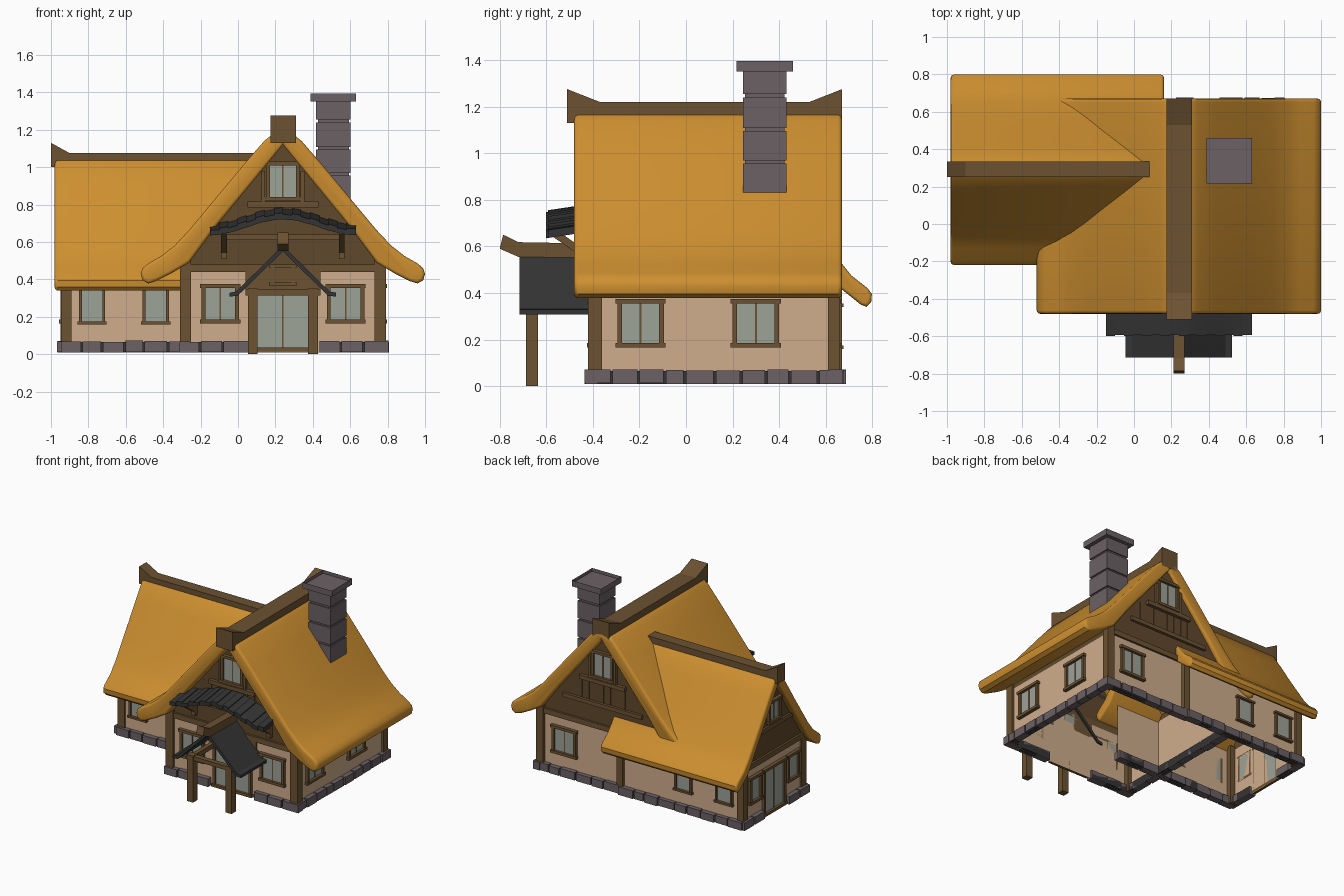
import bpy, bmesh, math, random
from mathutils import Vector

if "Cube" in bpy.data.objects:
    bpy.data.objects.remove(bpy.data.objects["Cube"])

random.seed(4)


def mat(name, r, g, b):
    lin = [((c / 255 + 0.055) / 1.055) ** 2.4 for c in (r, g, b)]
    m = bpy.data.materials.new(name)
    m.diffuse_color = (*lin, 1)
    m.use_nodes = True
    m.node_tree.nodes["Principled BSDF"].inputs["Base Color"].default_value = m.diffuse_color
    return m


THATCH = mat("thatch", 205, 143, 48)
WOOD = mat("wood", 108, 82, 50)
BOARDS = mat("dark boards", 96, 72, 44)
PLASTER = mat("plaster", 208, 174, 140)
STONE = mat("stone", 108, 97, 101)
SLATE = mat("slate", 52, 52, 52)
GLASS = mat("glass", 158, 163, 152)


def box(bm, x0, x1, y0, y1, z0, z1, mi=0):
    v = [bm.verts.new((x, y, z)) for z in (z0, z1) for x, y in ((x0, y0), (x1, y0), (x1, y1), (x0, y1))]
    for f in ((3, 2, 1, 0), (4, 5, 6, 7), (0, 1, 5, 4), (1, 2, 6, 5), (2, 3, 7, 6), (3, 0, 4, 7)):
        bm.faces.new([v[i] for i in f]).material_index = mi


def prism(bm, pts, axis, a, b, c=0.0, bevel=0.0, caps=(True, True), closed=True):
    """Extrude a profile (offset from c, height) along the x or y axis from a to b."""
    def place(t, p):
        return (c + p[0], t, p[1]) if axis == 'y' else (t, c + p[0], p[1])
    rings = [[bm.verts.new(place(t, p)) for p in pts] for t in (a, b)]
    n = len(pts)
    for i in range(n if closed else n - 1):
        j = (i + 1) % n
        bm.faces.new((rings[0][i], rings[0][j], rings[1][j], rings[1][i]))
    ends = [bm.faces.new(r) for r, on in zip(rings, caps) if on]
    bmesh.ops.recalc_face_normals(bm, faces=bm.faces)
    if bevel:
        edges = list({e for f in ends for e in f.edges})
        bmesh.ops.bevel(bm, geom=edges, offset=bevel, segments=3, affect='EDGES', profile=0.5)


def finish(name, bm, *mats, smooth=False):
    if smooth:
        for f in bm.faces:
            f.smooth = True
        for e in bm.edges:
            e.smooth = e.calc_face_angle(0) < math.radians(38)
    me = bpy.data.meshes.new(name)
    bm.to_mesh(me)
    bm.free()
    for m in mats:
        me.materials.append(m)
    ob = bpy.data.objects.new(name, me)
    bpy.context.collection.objects.link(ob)
    return ob


def gable(upper, lower):
    """Mirror half profiles (ridge to eave, eave to ridge) into a full roof section."""
    right = upper + lower
    left = [(-p, q) for p, q in reversed(right) if p > 0]
    return right + left


# Wall planes: (fixed coordinate, outward sign, axis that runs along the wall)
SIDES = {"front": (-0.40, -1, 'x'), "back": (0.64, 1, 'x'), "right": (0.77, 1, 'y'),
         "main_left": (-0.28, -1, 'y'), "wing_front": (-0.07, -1, 'x'),
         "wing_back": (0.65, 1, 'x'), "wing_left": (-0.93, -1, 'y')}


def wbox(bm, side, u0, u1, d0, d1, z0, z1, mi=0):
    p, s, ax = SIDES[side]
    e0, e1 = sorted((p + s * d0, p + s * d1))
    if ax == 'x':
        box(bm, u0, u1, e0, e1, z0, z1, mi)
    else:
        box(bm, e0, e1, u0, u1, z0, z1, mi)


def window(name, side, u, z0, z1, w, leaves=2, f=0.02):
    bm = bmesh.new()
    a, b = u - w / 2, u + w / 2
    wbox(bm, side, a + f, b - f, 0, 0.007, z0 + f, z1 - f, 1)
    for p in (a, b - f):
        wbox(bm, side, p, p + f, 0, 0.02, z0, z1)
    wbox(bm, side, a - 0.008, b + 0.008, 0, 0.026, z0, z0 + f)
    wbox(bm, side, a - 0.008, b + 0.008, 0, 0.026, z1 - f, z1)
    for i in range(1, leaves):
        m = a + w * i / leaves
        wbox(bm, side, m - 0.004, m + 0.004, 0, 0.011, z0, z1)
    finish(name, bm, WOOD, GLASS)


# Wall shells, plaster below and boards above
def shell(name, pts, axis, a, b, c, caps):
    bm = bmesh.new()
    prism(bm, pts, axis, a, b, c, caps=caps, closed=False)
    bmesh.ops.bisect_plane(bm, geom=bm.verts[:] + bm.edges[:] + bm.faces[:],
                           plane_co=(0, 0, 0.44), plane_no=(0, 0, 1))
    for f in bm.faces:
        f.material_index = int(f.calc_center_median().z > 0.44)
    finish(name, bm, PLASTER, BOARDS)


shell("main_walls", [(-0.525, 0.01), (-0.525, 0.49), (-0.36, 0.71), (0, 1.15), (0.36, 0.71), (0.525, 0.49),
                     (0.525, 0.01)], 'y', -0.40, 0.64, 0.245, (True, True))
shell("wing_walls", [(-0.36, 0.01), (-0.36, 0.45), (-0.25, 0.63), (0, 1.01), (0.25, 0.63), (0.36, 0.45),
                     (0.36, 0.01)], 'x', -0.93, 0.09, 0.29, (True, False))

# Thatched roofs
bm = bmesh.new()
prism(bm, gable([(0, 1.19), (0.05, 1.18), (0.1, 1.14), (0.2, 1.025), (0.3, 0.905), (0.4, 0.785), (0.5, 0.665),
                 (0.58, 0.58), (0.65, 0.525), (0.72, 0.485), (0.75, 0.46), (0.76, 0.43)],
                [(0.75, 0.395), (0.72, 0.378), (0.68, 0.39), (0.6, 0.43), (0.5, 0.49), (0.36, 0.68), (0, 1.12)]),
      'y', -0.48, 0.67, 0.24, bevel=0.018)
finish("main_thatch_roof", bm, THATCH, smooth=True)
bm = bmesh.new()
prism(bm, gable([(0, 1.06), (0.04, 1.035), (0.12, 0.915), (0.2, 0.79), (0.28, 0.67), (0.36, 0.55), (0.42, 0.475),
                 (0.49, 0.42), (0.508, 0.395)],
                [(0.505, 0.36), (0.485, 0.34), (0.46, 0.35), (0.36, 0.43), (0.25, 0.6), (0, 0.98)]),
      'x', -0.98, 0.16, 0.29, bevel=0.015)
finish("wing_thatch_roof", bm, THATCH, smooth=True)

# Ridge caps with upturned ends
bm = bmesh.new()
prism(bm, [(-0.51, 1.13), (-0.51, 1.275), (-0.37, 1.22), (0.53, 1.22), (0.67, 1.275), (0.67, 1.13)],
      'x', 0.175, 0.31)
finish("main_ridge_cap", bm, WOOD)
bm = bmesh.new()
prism(bm, [(-1.0, 1.0), (-1.0, 1.13), (-0.9, 1.075), (0.1, 1.075), (0.1, 1.0)], 'y', 0.25, 0.335)
finish("wing_ridge_cap", bm, WOOD)

# Corner posts
bm = bmesh.new()
for x0, x1, y0, y1, z1 in ((-0.31, -0.25, -0.42, -0.36, 0.5), (0.73, 0.79, -0.42, -0.36, 0.5),
                           (0.73, 0.79, 0.61, 0.662, 0.5), (-0.945, -0.89, -0.085, -0.03, 0.46),
                           (-0.945, -0.89, 0.61, 0.665, 0.46), (0.06, 0.11, 0.62, 0.67, 0.46)):
    box(bm, x0, x1, y0, y1, 0.01, z1)
finish("corner_posts", bm, WOOD)

# Gable timbers on both main gables and the wing gable
bm = bmesh.new()
for side in ("front", "back"):
    wbox(bm, side, -0.25, 0.74, 0, 0.015, 0.44, 0.48)
    wbox(bm, side, -0.09, 0.57, 0, 0.02, 0.61, 0.64)
    wbox(bm, side, 0.05, 0.43, 0, 0.025, 0.785, 0.815)
    for u in (0.125, 0.335):
        wbox(bm, side, u, u + 0.02, 0, 0.02, 0.8, 0.98)
    for k in range(9):
        u = 0.0 + 0.06 * k
        wbox(bm, side, u - 0.002, u + 0.002, 0, 0.004, 0.64, 0.79, 1)
wbox(bm, "wing_left", -0.06, 0.64, 0, 0.015, 0.43, 0.47)
wbox(bm, "wing_left", 0.06, 0.52, 0, 0.015, 0.645, 0.675)
finish("gable_timbers", bm, WOOD, BOARDS)

# Windows
for side in ("front", "back"):
    window(side + "_gable_window", side, 0.24, 0.82, 1.03, 0.18)
window("front_window_left", "front", -0.095, 0.165, 0.375, 0.2)
window("front_window_right", "front", 0.575, 0.165, 0.375, 0.2)
window("back_window", "back", 0.56, 0.165, 0.375, 0.2)
window("right_window_front", "right", -0.195, 0.165, 0.375, 0.2)
window("right_window_back", "right", 0.3, 0.165, 0.375, 0.2)
for side in ("wing_front", "wing_back"):
    for tag, u in (("a", -0.78), ("b", -0.44)):
        window(side + "_window_" + tag, side, u, 0.16, 0.355, 0.14, leaves=1, f=0.015)
for tag, u in (("a", 0.065), ("b", 0.515)):
    window("wing_end_window_" + tag, "wing_left", u, 0.165, 0.37, 0.14, leaves=1)
window("wing_gable_window", "wing_left", 0.29, 0.69, 0.86, 0.14)

# Glazed double doors
window("front_door", "front", 0.24, 0.015, 0.34, 0.32)
window("wing_door", "wing_left", 0.29, 0.015, 0.37, 0.26)
bm = bmesh.new()
wbox(bm, "front", 0.04, 0.44, 0, 0.012, 0.34, 0.45)
finish("door_header", bm, WOOD)
window("door_top_window", "front", 0.24, 0.365, 0.48, 0.13, leaves=1)

# Stone footing: separate blocks over a dark joint strip
bm = bmesh.new()
RUNS = (("front", -0.32, 0.06), ("front", 0.43, 0.81), ("right", -0.44, 0.68), ("back", 0.09, 0.81),
        ("main_left", -0.44, 0.64), ("wing_front", -0.95, 0.09), ("wing_back", -0.95, 0.09),
        ("wing_left", -0.10, 0.15), ("wing_left", 0.43, 0.68))
for side, a, b in RUNS:
    wbox(bm, side, a + 0.006, b - 0.006, -0.02, 0.024, 0.012, 0.064, 1)
    n = max(2, round((b - a) / 0.115))
    cuts = [a] + [a + (b - a) * (i + random.uniform(-0.15, 0.15)) / n for i in range(1, n)] + [b]
    for p, q in zip(cuts, cuts[1:]):
        wbox(bm, side, p + 0.005, q - 0.005, -0.02, random.uniform(0.031, 0.038),
             random.uniform(0.008, 0.013), random.uniform(0.066, 0.072))
finish("stone_footing", bm, STONE, SLATE)

# Chimney: stacked blocks, narrow joints and a hollow cap
bm = bmesh.new()
cx, cy = 0.51, 0.338
box(bm, cx - 0.083, cx + 0.083, cy - 0.085, cy + 0.085, 0.72, 1.35)
for z0, z1 in ((0.72, 0.955), (0.968, 1.095), (1.108, 1.24), (1.255, 1.35)):
    box(bm, cx - 0.092, cx + 0.092, cy - 0.094, cy + 0.094, z0, z1)
box(bm, cx - 0.122, cx + 0.122, cy - 0.122, cy + 0.122, 1.35, 1.395)
bm.faces.ensure_lookup_table()
top = max(bm.faces, key=lambda f: f.calc_center_median().z)
bmesh.ops.inset_region(bm, faces=[top], thickness=0.05)
bmesh.ops.translate(bm, verts=top.verts[:], vec=(0, 0, -0.025))
finish("chimney", bm, STONE)

# Curved slate awning over the entrance
def arch(x):
    return 0.635 + 0.085 * (1 + math.cos(math.pi * (x - 0.24) / 0.39)) / 2


bm = bmesh.new()
N = 16
for i in range(N):
    x0, x1 = -0.15 + 0.78 * i / N, -0.15 + 0.78 * (i + 1) / N
    k = 0.007 * (i % 2)
    prism(bm, [(x0, arch(x0)), (x1, arch(x1)), (x1, arch(x1) + 0.027 + k), (x0, arch(x0) + 0.027 + k)],
          'y', -0.60 + k, -0.40)
for v in bm.verts:
    v.co.z += 0.15 * (v.co.y + 0.6)
finish("awning_slates", bm, SLATE)
bm = bmesh.new()
for x in (-0.09, 0.54):
    prism(bm, [(-0.41, 0.53), (-0.41, 0.57), (-0.55, 0.665), (-0.57, 0.64)], 'x', x, x + 0.03)
    box(bm, x, x + 0.03, -0.43, -0.39, 0.51, 0.65)
finish("awning_brackets", bm, WOOD)

# Entrance porch
bm = bmesh.new()
prism(bm, gable([(0, 0.58), (0.25, 0.335), (0.285, 0.328)], [(0.285, 0.308), (0.242, 0.312), (0, 0.55)]),
      'y', -0.715, -0.39, 0.24)
finish("porch_slate_roof", bm, SLATE)
bm = bmesh.new()
prism(bm, [(-0.80, 0.59), (-0.785, 0.65), (-0.72, 0.618), (-0.40, 0.612), (-0.40, 0.55), (-0.72, 0.555)],
      'x', 0.21, 0.27)
finish("porch_ridge_cap", bm, WOOD)
bm = bmesh.new()
for x in (0.053, 0.375):
    box(bm, x, x + 0.052, -0.687, -0.635, 0.0, 0.35)
    box(bm, x + 0.01, x + 0.042, -0.64, -0.40, 0.31, 0.345)
box(bm, 0.04, 0.44, -0.68, -0.642, 0.315, 0.345)
finish("porch_frame", bm, WOOD)
